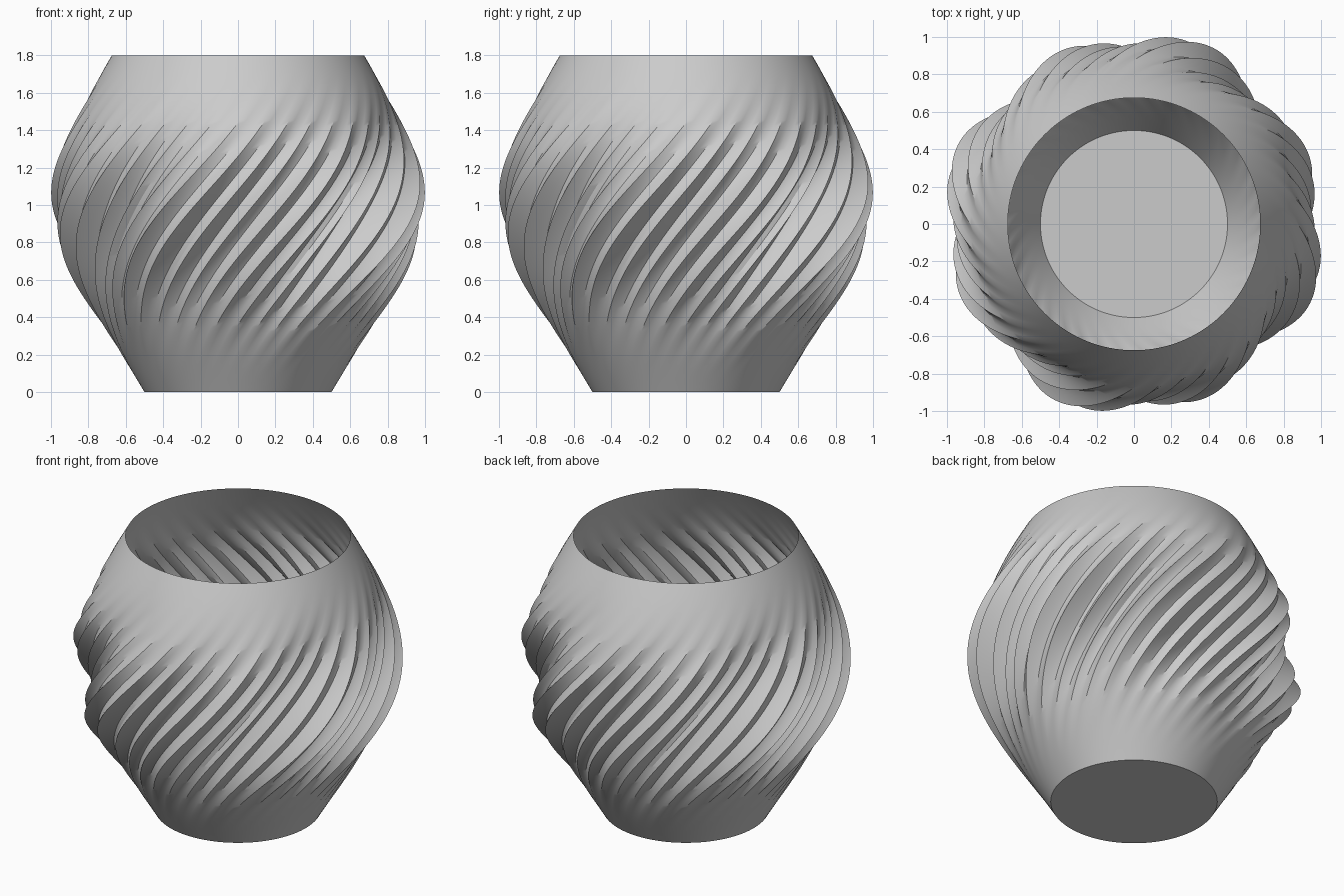
import bpy, bmesh
from math import pi, sin, cos, radians

if "Cube" in bpy.data.objects:
    bpy.data.objects.remove(bpy.data.objects["Cube"])

HEIGHT = 1.8
RIDGES = 40
STEPS = 4            # points across each ridge
ROWS = 72
SEGMENTS = RIDGES * STEPS
RIDGE_SHAPE = (1, -0.2, -0.8, -0.2)   # sharp crest, softer groove


def radius(t, i):
    """Wall radius at height fraction t for column i."""
    a = 2 * pi * i / SEGMENTS
    base = 0.5 * (1 + 0.35 * t) * (1 + 0.575 * sin(pi * t))
    swell = max(sin(pi * t), 0) ** 3.2
    lobes = 0.05 * cos(8 * (a - radians(19))) + 0.032 * cos(4 * (a - radians(34)))
    ridge = 0.038 * RIDGE_SHAPE[i % STEPS]
    return base + (lobes + ridge) * swell


# Plain grey clay
clay = bpy.data.materials.new("grey_clay")
clay.use_nodes = True
clay.diffuse_color = (0.6, 0.6, 0.6, 1)
clay.node_tree.nodes["Principled BSDF"].inputs["Base Color"].default_value = (0.6, 0.6, 0.6, 1)

# Twisted wall: the rows together make a quarter turn
bm = bmesh.new()
rows = []
for j in range(ROWS + 1):
    t = j / ROWS
    ring = []
    for i in range(SEGMENTS):
        angle = 2 * pi * i / SEGMENTS + t * pi / 2
        r = radius(t, i)
        ring.append(bm.verts.new((r * cos(angle), r * sin(angle), t * HEIGHT)))
    rows.append(ring)
for low, high in zip(rows, rows[1:]):
    for i in range(SEGMENTS):
        k = (i + 1) % SEGMENTS
        bm.faces.new((low[i], low[k], high[k], high[i]))

# Flat base, open mouth
bm.faces.new(rows[0][::-1])

mesh = bpy.data.meshes.new("twisted_vase")
bm.to_mesh(mesh)
bm.free()
mesh.materials.append(clay)
vase = bpy.data.objects.new("twisted_vase", mesh)
bpy.context.collection.objects.link(vase)

# Smooth skin with crisp ridge lines
bpy.ops.object.select_all(action='DESELECT')
vase.select_set(True)
bpy.context.view_layer.objects.active = vase
bpy.ops.object.shade_smooth_by_angle(angle=radians(30))
